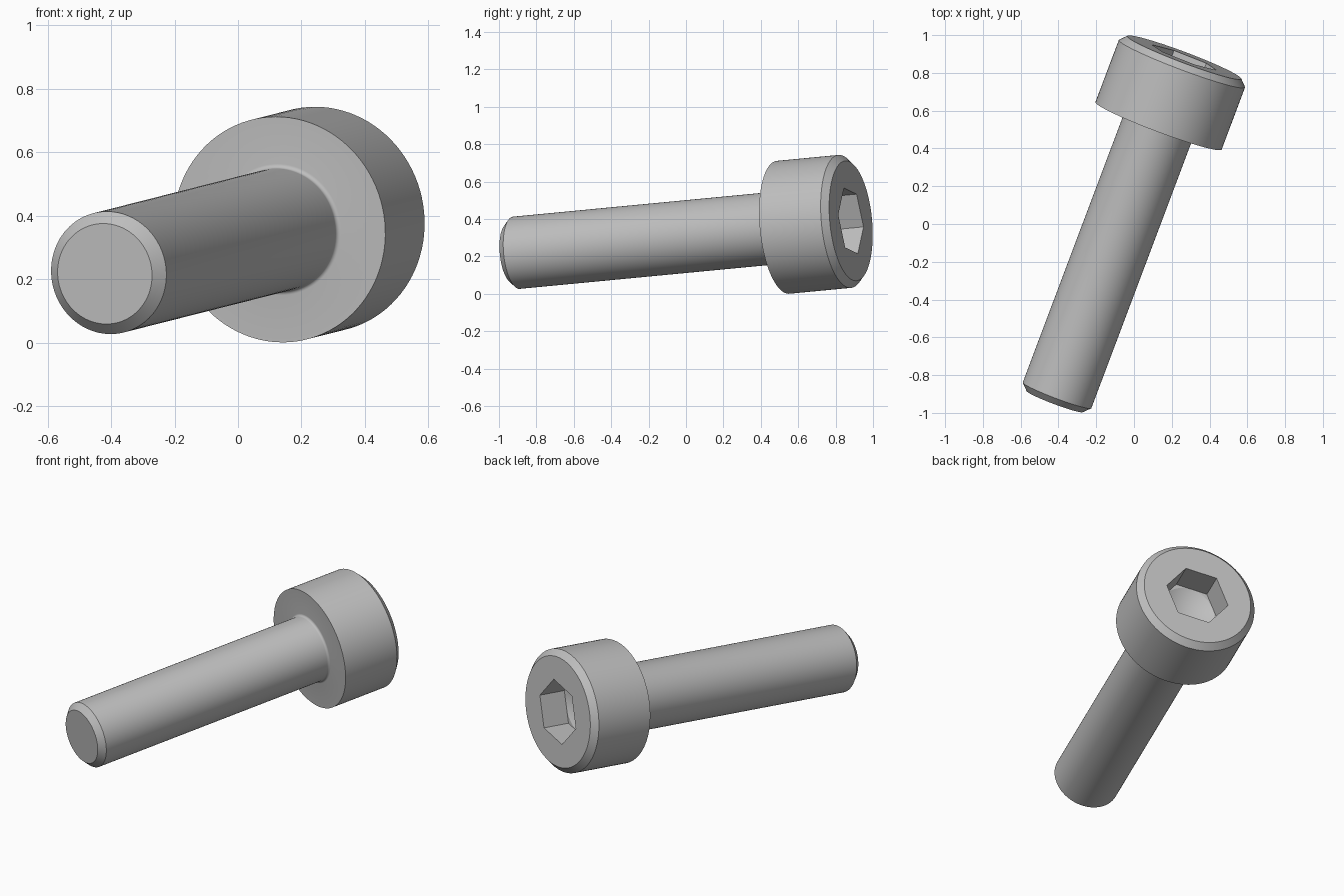
import bpy, bmesh, math
from mathutils import Matrix, Vector

cube = bpy.data.objects.get("Cube")
if cube:
    bpy.data.objects.remove(cube, do_unlink=True)

SEGMENTS = 96
SHANK_R, HEAD_R = 0.194, 0.357
SHANK_LEN, HEAD_H = 1.566, 0.388
CHAMFER, FILLET = 0.035, 0.014
HEX_R, HEX_DEPTH, DRILL_R = 0.187, 0.168, 0.16

steel = bpy.data.materials.new("plain_steel")
steel.use_nodes = True
colour = (0.52, 0.52, 0.52, 1)
steel.diffuse_color = colour
steel.node_tree.nodes["Principled BSDF"].inputs["Base Color"].default_value = colour


def lathe(name, profile, sides, turn=0.0):
    """Revolve (radius, height) points around z, closing both ends."""
    bm = bmesh.new()
    rings = []
    for r, z in profile:
        if r == 0:
            rings.append([bm.verts.new((0, 0, z))] * sides)
        else:
            angles = [turn + math.tau * i / sides for i in range(sides)]
            rings.append([bm.verts.new((r * math.cos(a), r * math.sin(a), z)) for a in angles])
    for low, high in zip(rings, rings[1:]):
        for i in range(sides):
            j = (i + 1) % sides
            bm.faces.new(dict.fromkeys((low[i], low[j], high[j], high[i])))
    for ring, (r, z) in ((rings[0], profile[0]), (rings[-1], profile[-1])):
        if r:
            bm.faces.new(ring)
    bmesh.ops.recalc_face_normals(bm, faces=bm.faces)
    mesh = bpy.data.meshes.new(name)
    bm.to_mesh(mesh)
    bm.free()
    obj = bpy.data.objects.new(name, mesh)
    bpy.context.collection.objects.link(obj)
    return obj


# Shank with chamfered tip, neck fillet and chamfered cylindrical head
profile = [(SHANK_R - CHAMFER, -SHANK_LEN), (SHANK_R, CHAMFER - SHANK_LEN)]
for k in range(7):
    a = k / 6 * math.pi / 2
    profile.append((SHANK_R + FILLET * (1 - math.cos(a)), FILLET * (math.sin(a) - 1)))
profile += [(HEAD_R, 0), (HEAD_R, HEAD_H - CHAMFER), (HEAD_R - CHAMFER, HEAD_H)]
screw = lathe("socket_head_screw", profile, SEGMENTS)
screw.data.materials.append(steel)

# Hexagonal socket with a conical drilled bottom
floor = HEAD_H - HEX_DEPTH
cutters = [
    lathe("hex_cutter", [(HEX_R, floor), (HEX_R, HEAD_H + 0.1)], 6, math.radians(110)),
    lathe("drill_cutter", [(0, floor - DRILL_R * math.tan(math.radians(30))),
                           (DRILL_R, floor), (DRILL_R, floor + 0.05)], SEGMENTS),
]
bpy.ops.object.select_all(action="DESELECT")
bpy.context.view_layer.objects.active = screw
screw.select_set(True)
for cutter in cutters:
    cutter.hide_render = True
    cut = screw.modifiers.new("socket", "BOOLEAN")
    cut.operation = "DIFFERENCE"
    cut.solver = "EXACT"
    cut.object = cutter
    bpy.ops.object.modifier_apply(modifier=cut.name)
    bpy.data.objects.remove(cutter, do_unlink=True)
bpy.ops.object.shade_smooth_by_angle(angle=math.radians(25))

# Lay the screw down along its tilted axis
axis = Vector((0.351, 0.932, 0.089)).normalized()
side = Vector((0, 0, 1)).cross(axis).normalized()
up = axis.cross(side)
pose = Matrix((side, up, axis)).transposed().to_4x4()
pose.translation = (0.13, 0.52, 0.356)
screw.data.transform(pose)
